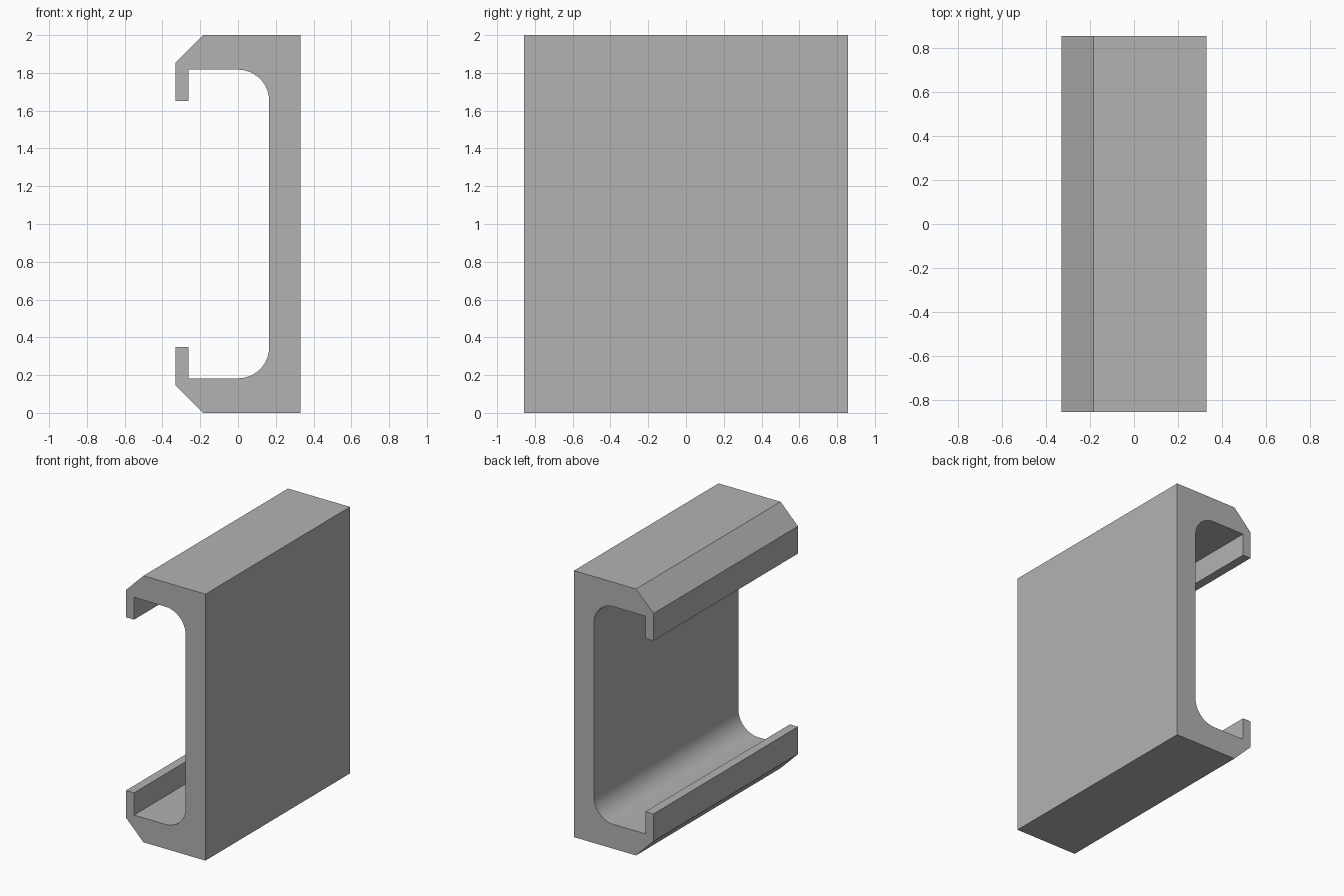
import bpy, bmesh
from math import sin, cos, pi, radians
from mathutils import Vector

cube = bpy.data.objects.get("Cube")
if cube:
    bpy.data.objects.remove(cube, do_unlink=True)

HALF_WIDTH, HALF_DEPTH, HEIGHT = 0.33, 0.857, 2.0
WEB_X, FLANGE_Z, LIP_X, LIP_END = 0.165, 1.817, -0.263, 1.65
CHAMFER, FILLET, STEPS = 0.145, 0.165, 16

# Plain grey
grey = bpy.data.materials.new("plain grey")
colour = (0.448, 0.448, 0.448, 1)
grey.diffuse_color = colour
grey.use_nodes = True
grey.node_tree.nodes["Principled BSDF"].inputs["Base Color"].default_value = colour

# Upper half of the channel section, from the outer back corner to the web
upper = [(HALF_WIDTH, HEIGHT), (CHAMFER - HALF_WIDTH, HEIGHT),
         (-HALF_WIDTH, HEIGHT - CHAMFER), (-HALF_WIDTH, LIP_END),
         (LIP_X, LIP_END), (LIP_X, FLANGE_Z)]
for i in range(STEPS + 1):
    a = pi / 2 * (1 - i / STEPS)
    upper.append((WEB_X - FILLET + FILLET * cos(a),
                  FLANGE_Z - FILLET + FILLET * sin(a)))

# Mirror for the lower half, then extrude along the depth
section = upper + [(x, HEIGHT - z) for x, z in reversed(upper)]
bm = bmesh.new()
face = bm.faces.new([bm.verts.new((x, -HALF_DEPTH, z)) for x, z in section])
result = bmesh.ops.extrude_face_region(bm, geom=[face], use_keep_orig=True)
moved = [g for g in result["geom"] if isinstance(g, bmesh.types.BMVert)]
bmesh.ops.translate(bm, verts=moved, vec=Vector((0, 2 * HALF_DEPTH, 0)))
bmesh.ops.recalc_face_normals(bm, faces=bm.faces)

mesh = bpy.data.meshes.new("lipped_channel")
bm.to_mesh(mesh)
bm.free()
mesh.materials.append(grey)
channel = bpy.data.objects.new("lipped_channel", mesh)
bpy.context.collection.objects.link(channel)

# Smooth fillets, sharp corners
bpy.ops.object.select_all(action='DESELECT')
channel.select_set(True)
bpy.context.view_layer.objects.active = channel
bpy.ops.object.shade_smooth_by_angle(angle=radians(30))
